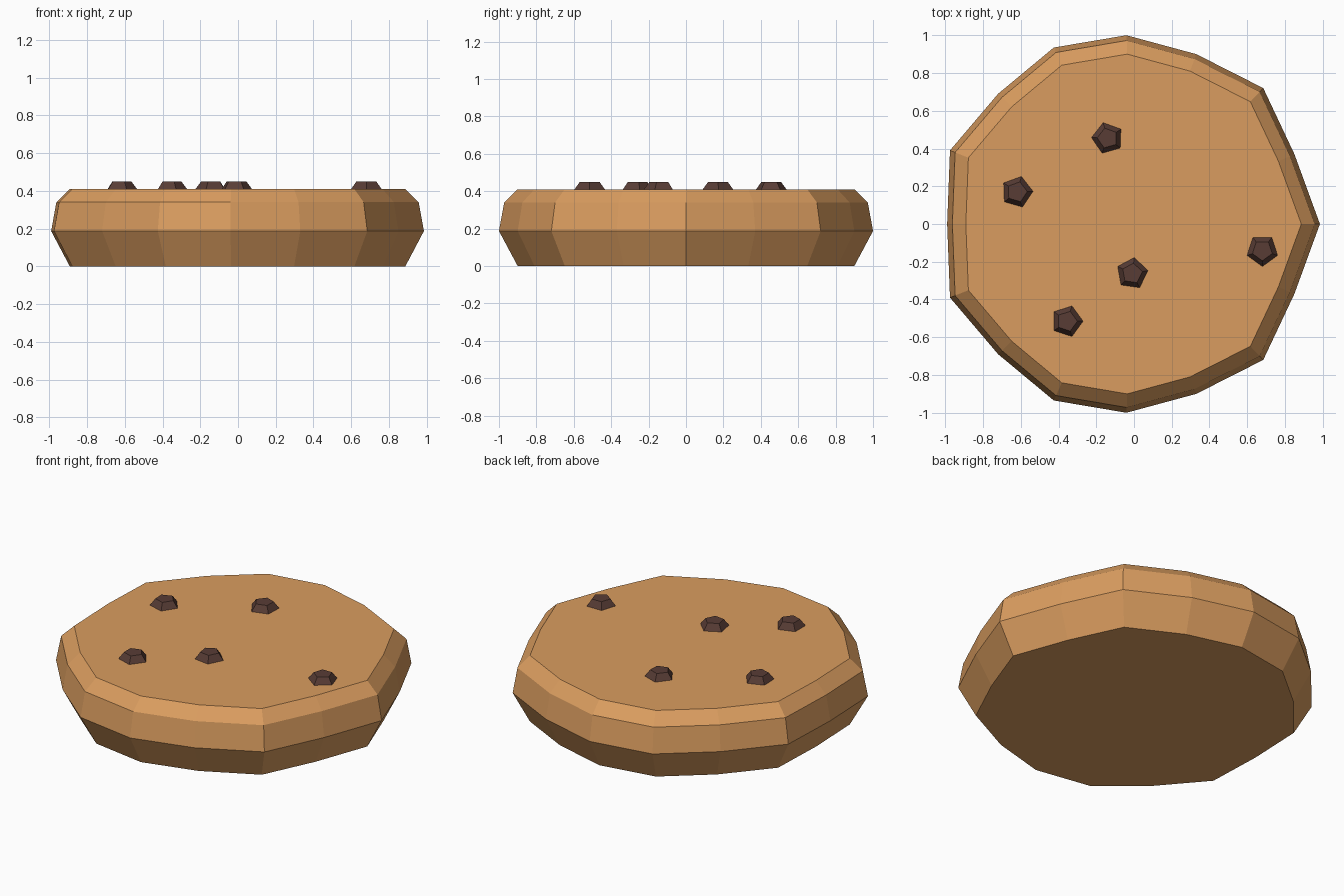
import bpy, bmesh
from math import radians, cos, sin

cube = bpy.data.objects.get("Cube")
if cube:
    bpy.data.objects.remove(cube)


def material(name, rgb):
    m = bpy.data.materials.new(name)
    m.use_nodes = True
    m.diffuse_color = (*rgb, 1)
    bsdf = m.node_tree.nodes["Principled BSDF"]
    bsdf.inputs["Base Color"].default_value = (*rgb, 1)
    bsdf.inputs["Roughness"].default_value = 0.8
    return m


def stacked(name, outline, levels, mat, location=(0, 0, 0)):
    """Skin a flat outline scaled at each (height, scale) level, capped at both ends."""
    bm = bmesh.new()
    rings = [[bm.verts.new((x * s, y * s, z)) for x, y in outline] for z, s in levels]
    n = len(outline)
    for low, high in zip(rings, rings[1:]):
        for i in range(n):
            j = (i + 1) % n
            bm.faces.new((low[i], low[j], high[j], high[i]))
    bm.faces.new(rings[0][::-1])
    bm.faces.new(rings[-1])
    bmesh.ops.recalc_face_normals(bm, faces=bm.faces)
    mesh = bpy.data.meshes.new(name)
    bm.to_mesh(mesh)
    bm.free()
    mesh.materials.append(mat)
    obj = bpy.data.objects.new(name, mesh)
    obj.location = location
    bpy.context.collection.objects.link(obj)
    return obj


dough = material("baked dough", (0.70, 0.335, 0.115))
chocolate = material("dark chocolate", (0.098, 0.046, 0.036))

# Cookie: irregular half outline mirrored front to back
half = [(0.85, 0.37), (0.685, 0.72), (0.33, 0.9), (-0.04, 1.0),
        (-0.425, 0.935), (-0.72, 0.69), (-0.975, 0.39)]
outline = [(0.985, 0)] + half + [(-0.99, 0)] + [(x, -y) for x, y in reversed(half)]
stacked("cookie", outline, [(0, 0.9), (0.187, 1), (0.34, 0.972), (0.41, 0.9)], dough)

# Chocolate chips: five-sided frustums set into the top, (x, y, turn)
chips = [(0.68, -0.14, -90), (-0.14, 0.455, 178), (-0.62, 0.17, 2),
         (-0.01, -0.262, 10), (-0.355, -0.515, 0)]
for k, (x, y, turn) in enumerate(chips, 1):
    pentagon = [(cos(radians(turn + 72 * i)), sin(radians(turn + 72 * i))) for i in range(5)]
    stacked(f"chocolate_chip_{k}", pentagon, [(-0.02, 0.1), (0.04, 0.055)],
            chocolate, (x, y, 0.41))
